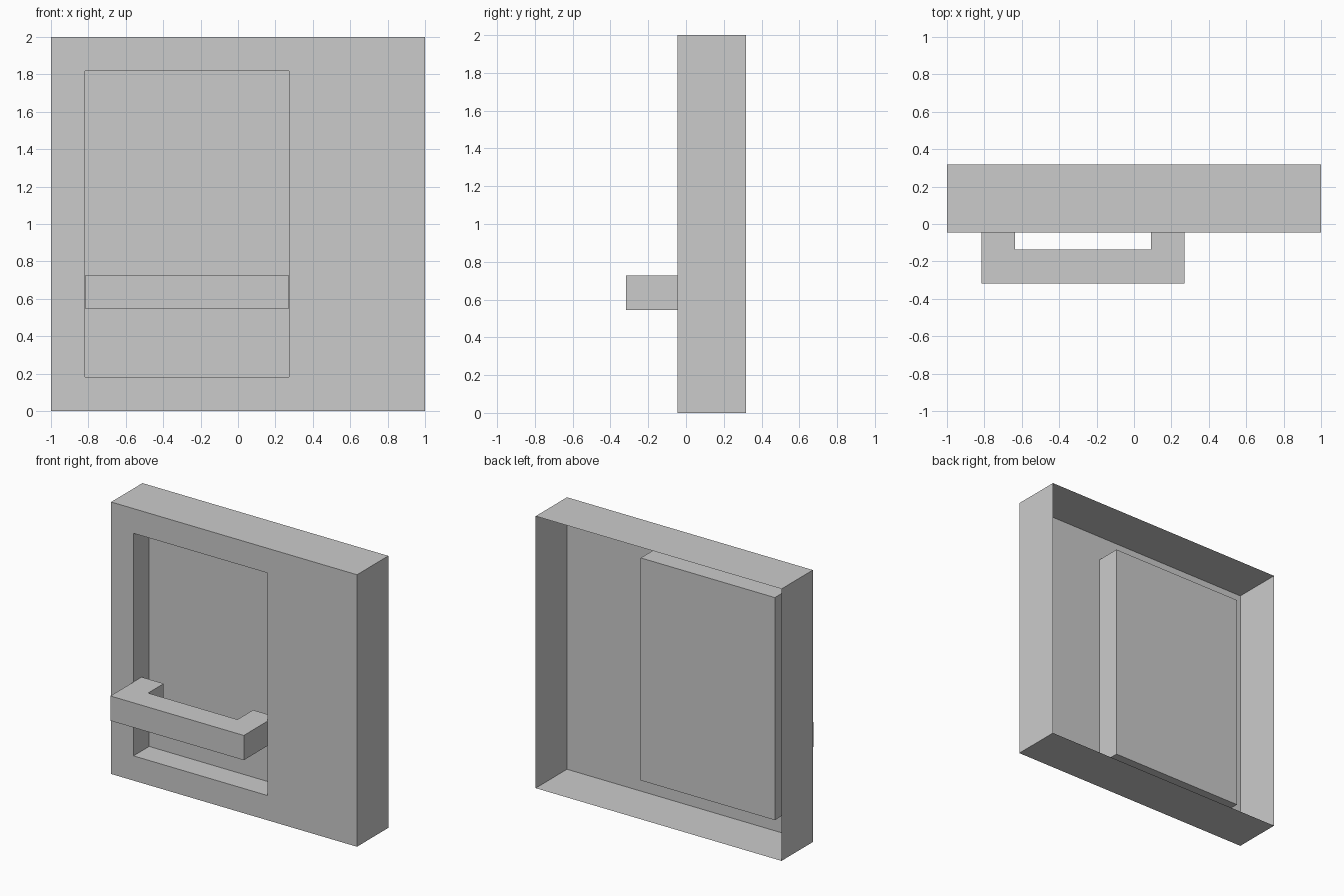
import bpy, bmesh

if "Cube" in bpy.data.objects:
    bpy.data.objects.remove(bpy.data.objects["Cube"])

U = 1 / 11            # design grid unit
FRONT = -0.5 * U      # y of the front plate


def finish(bm, name):
    bmesh.ops.recalc_face_normals(bm, faces=bm.faces)
    mesh = bpy.data.meshes.new(name)
    bm.to_mesh(mesh)
    bm.free()
    obj = bpy.data.objects.new(name, mesh)
    bpy.context.collection.objects.link(obj)
    return obj


# Pockets: x0, x1, z0, z1, depth (grid units)
pockets = [(-9, 3, 2, 20, 2), (5, 9, 14, 18, 1), (5, 9, 8, 12, 1)]

# Door panel: thin open-backed shell with a front plate cut on pocket lines
xs = sorted({-11, 11} | {v for p in pockets for v in p[:2]})
zs = sorted({0, 22} | {v for p in pockets for v in p[2:4]})
bm = bmesh.new()
grid = [[bm.verts.new((x * U, FRONT, z * U)) for z in zs] for x in xs]
for i in range(len(xs) - 1):
    for j in range(len(zs) - 1):
        bm.faces.new((grid[i][j], grid[i + 1][j], grid[i + 1][j + 1], grid[i][j + 1]))

# Outer rim swept backwards from the plate border
rim = bmesh.ops.extrude_edge_only(bm, edges=[e for e in bm.edges if e.is_boundary])
verts = [g for g in rim["geom"] if isinstance(g, bmesh.types.BMVert)]
bmesh.ops.translate(bm, verts=verts, vec=(0, 4 * U, 0))

# Recessed window and two small recesses
for x0, x1, z0, z1, depth in pockets:
    cells = []
    for f in bm.faces:
        c = f.calc_center_median() / U
        if x0 < c.x < x1 and z0 < c.z < z1 and abs(c.y + 0.5) < 0.01:
            cells.append(f)
    region = bmesh.ops.dissolve_faces(bm, faces=cells)["region"]
    floor = bmesh.ops.extrude_discrete_faces(bm, faces=region)["faces"]
    bmesh.ops.translate(bm, verts=list({v for f in floor for v in f.verts}),
                        vec=(0, depth * U, 0))
finish(bm, "door_panel")

# Handle: U-shaped profile seen from above, raised in z
GAP = 0.03            # slight clearance to the pocket sides
L, R = -9 + GAP, 3 - GAP
profile = [(L, -3.5), (R, -3.5), (R, 0.5), (1, 0.5),
           (1, -1.5), (-7, -1.5), (-7, 0.5), (L, 0.5)]
bm = bmesh.new()
base = bm.faces.new([bm.verts.new((x * U, y * U, 6 * U)) for x, y in profile])
top = bmesh.ops.extrude_face_region(bm, geom=[base], use_keep_orig=True)["geom"]
bmesh.ops.translate(bm, verts=[g for g in top if isinstance(g, bmesh.types.BMVert)],
                    vec=(0, 0, 2 * U))
finish(bm, "door_handle")
